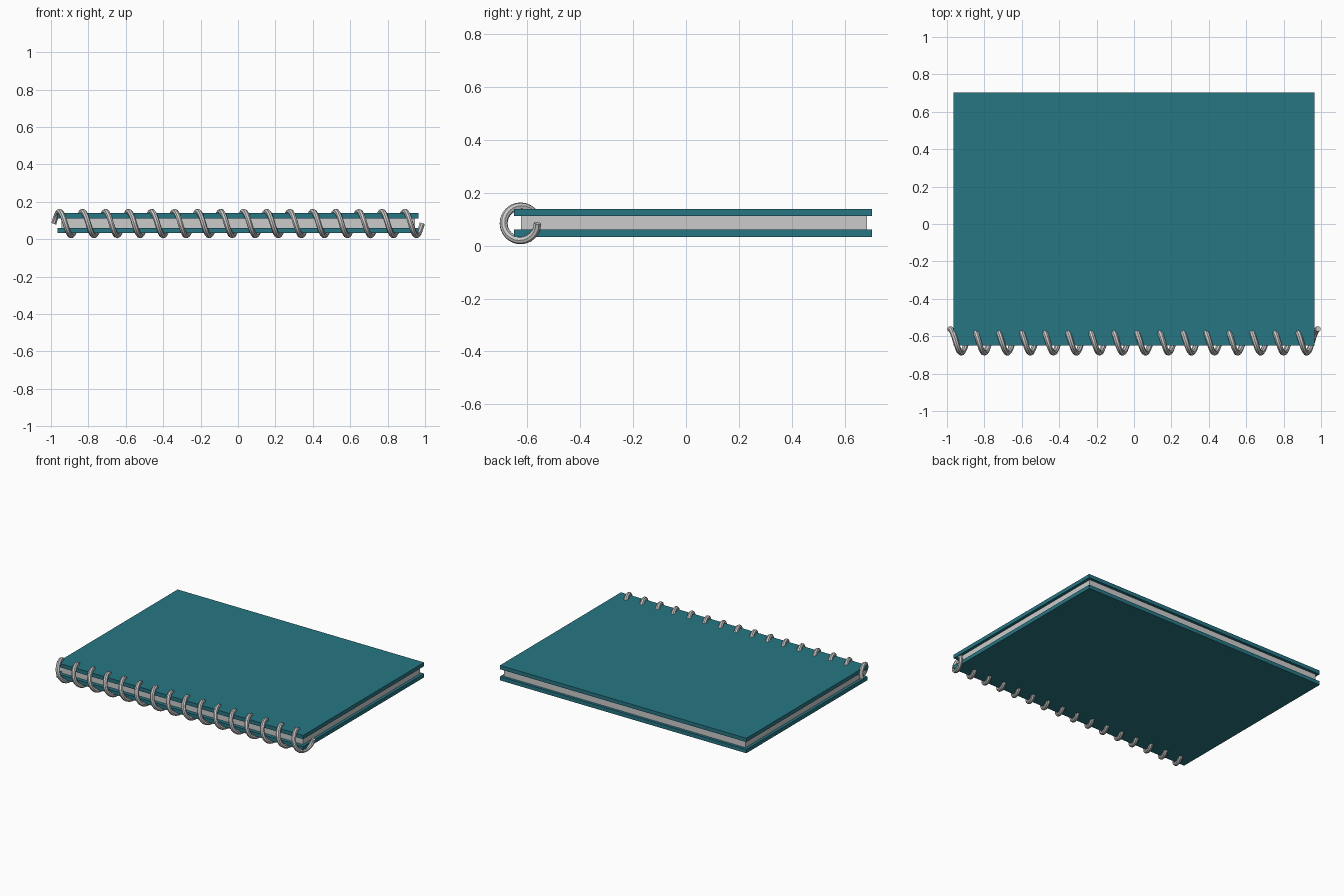
import bpy
from math import sin, cos, tau

if "Cube" in bpy.data.objects:
    bpy.data.objects.remove(bpy.data.objects["Cube"])

teal = bpy.data.materials.new("teal_card")
teal.diffuse_color = (0.02, 0.18, 0.23, 1)
teal.use_nodes = True
teal.node_tree.nodes["Principled BSDF"].inputs["Base Color"].default_value = teal.diffuse_color


def box(name, lo, hi, mat=None):
    size = [b - a for a, b in zip(lo, hi)]
    mid = [(a + b) / 2 for a, b in zip(lo, hi)]
    bpy.ops.mesh.primitive_cube_add(size=1, location=mid)
    ob = bpy.context.object
    ob.name = name
    ob.scale = size
    bpy.ops.object.transform_apply(location=False, scale=True)
    if mat:
        ob.data.materials.append(mat)
    return ob


# covers and page block
MID = 0.086
box("back_cover", (-0.965, -0.65, MID - 0.053), (0.965, 0.703, MID - 0.026), teal)
box("front_cover", (-0.965, -0.65, MID + 0.026), (0.965, 0.703, MID + 0.053), teal)
box("pages", (-0.945, -0.624, MID - 0.026), (0.945, 0.684, MID + 0.026))

# spiral wire binding along the front edge
TURNS, STEPS, COIL_R, WIRE_R = 16, 24, 0.064, 0.015
HALF = 0.985
curve = bpy.data.curves.new("spiral_binding", "CURVE")
curve.dimensions = "3D"
curve.bevel_depth = WIRE_R
curve.bevel_resolution = 2
curve.use_fill_caps = True
n = TURNS * STEPS
spline = curve.splines.new("POLY")
spline.points.add(n)
for i, p in enumerate(spline.points):
    a = tau * i / STEPS
    p.co = (-HALF + 2 * HALF * i / n, -0.625 + COIL_R * cos(a), 0.084 + COIL_R * sin(a), 1)
coil = bpy.data.objects.new("spiral_binding", curve)
bpy.context.collection.objects.link(coil)

# turn the wire into a smooth mesh
bpy.ops.object.select_all(action="DESELECT")
coil.select_set(True)
bpy.context.view_layer.objects.active = coil
bpy.ops.object.convert(target="MESH")
bpy.ops.object.shade_smooth_by_angle()
